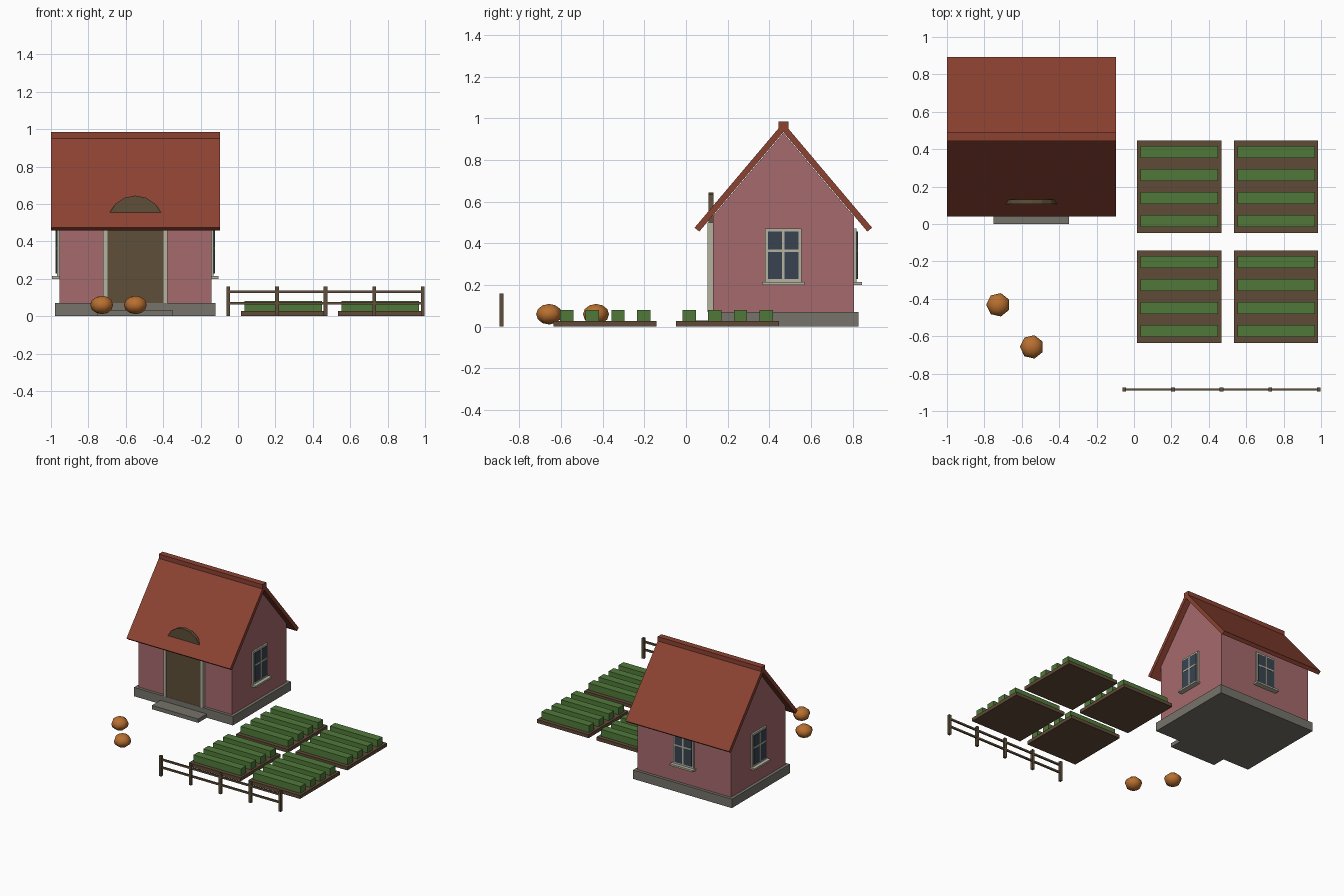
import bpy, bmesh, math
from mathutils import Matrix

if "Cube" in bpy.data.objects:
    bpy.data.objects.remove(bpy.data.objects["Cube"])


def material(name, rgb):
    """Flat material from 0-255 display values."""
    lin = [((c / 255 + 0.055) / 1.055) ** 2.4 for c in rgb] + [1]
    m = bpy.data.materials.new(name)
    m.use_nodes = True
    m.diffuse_color = lin
    node = m.node_tree.nodes["Principled BSDF"]
    node.inputs["Base Color"].default_value = lin
    node.inputs["Roughness"].default_value = 0.9
    return m


ROOF = material("roof_red", (140, 66, 50))
WALL = material("wall_pink", (166, 106, 108))
STONE = material("stone_grey", (118, 115, 107))
TRIM = material("trim_beige", (180, 178, 160))
WOOD = material("wood_brown", (94, 79, 56))
SOIL = material("soil_brown", (96, 75, 55))
LEAF = material("crop_green", (80, 121, 58))
GLASS = material("glass_slate", (56, 68, 80))
PUMPKIN = material("pumpkin_orange", (184, 111, 48))


def finish(bm, name, mat):
    bmesh.ops.recalc_face_normals(bm, faces=bm.faces)
    mesh = bpy.data.meshes.new(name)
    bm.to_mesh(mesh)
    bm.free()
    mesh.materials.append(mat)
    ob = bpy.data.objects.new(name, mesh)
    bpy.context.collection.objects.link(ob)
    return ob


def box(name, mat, x, y, z, matrix=None):
    """Box from three (low, high) ranges, optionally placed by a matrix."""
    bm = bmesh.new()
    bmesh.ops.create_cube(bm, size=1)
    for v in bm.verts:
        v.co = [r[0] + (c + 0.5) * (r[1] - r[0]) for c, r in zip(v.co, (x, y, z))]
    if matrix:
        bm.transform(matrix)
    return finish(bm, name, mat)


def prism(name, mat, points, offset):
    """Extrude a flat outline by an offset."""
    bm = bmesh.new()
    face = bm.faces.new([bm.verts.new(p) for p in points])
    ext = bmesh.ops.extrude_face_region(bm, geom=[face])
    verts = [g for g in ext["geom"] if isinstance(g, bmesh.types.BMVert)]
    bmesh.ops.translate(bm, verts=verts, vec=offset)
    return finish(bm, name, mat)


# House shell
HX, HY = -0.549, 0.467
WX, WY = 0.406, 0.338
SLOPE = math.tan(math.radians(49.8))
ROOF_X = (-1.0, -0.097)

box("foundation", STONE, (HX - 0.43, HX + 0.43), (HY - 0.361, HY + 0.361), (0, 0.07))
box("door_step", STONE, (-0.75, -0.347), (0, 0.11), (0, 0.03))
eave = 0.53
gable = [(-WY, 0.07), (WY, 0.07), (WY, eave), (0, eave + WY * SLOPE), (-WY, eave)]
prism("walls", WALL, [(HX - WX, HY + y, z) for y, z in gable], (2 * WX, 0, 0))

# Roof as one folded slab with a ridge cap
out, inn = 0.426, 0.403
half = [(out, 0.475), (inn, 0.457)]
chevron = [(-out, 0.475), (0, 0.475 + out * SLOPE), *half,
           (0, 0.457 + inn * SLOPE), (-inn, 0.457)]
prism("roof", ROOF, [(ROOF_X[0], HY + y, z) for y, z in chevron],
      (ROOF_X[1] - ROOF_X[0], 0, 0))
box("ridge_cap", ROOF, ROOF_X, (HY - 0.024, HY + 0.024), (0.945, 0.985))

# Arched door rising through the roof, with jambs
arch = [(0.15 * math.cos(math.pi * i / 8), 0.495 + 0.15 * math.sin(math.pi * i / 8))
        for i in range(9)]
outline = [(-0.15, 0.07), (0.15, 0.07)] + arch
prism("door", WOOD, [(HX + x, 0.108, z) for x, z in outline], (0, 0.024, 0))
for name, s in (("left", 1), ("right", -1)):
    box(f"door_jamb_{name}", TRIM, sorted((HX + s * 0.15, HX + s * 0.172)),
        (0.104, 0.135), (0.07, 0.5))


def window(name, place):
    """Window facing local -y, centred on local x."""
    def part(label, mat, w, depth, z):
        box(f"{name}_{label}", mat, (-w, w), (-depth, 0.005), z, place)
    part("frame", TRIM, 0.088, 0.013, (0.213, 0.472))
    part("glass", GLASS, 0.074, 0.018, (0.228, 0.457))
    part("upright", TRIM, 0.006, 0.02, (0.228, 0.457))
    part("crossbar", TRIM, 0.074, 0.02, (0.358, 0.37))
    part("sill", TRIM, 0.101, 0.04, (0.2, 0.214))


for name, x, y, turn in (("left_window", HX + WX, HY, 90),
                         ("right_window", HX - WX, HY, -90),
                         ("back_window", HX, HY + WY, 180)):
    window(name, Matrix.Translation((x, y, 0)) @ Matrix.Rotation(math.radians(turn), 4, "Z"))

# Garden beds, each with four crop rows
for bx in (0.242, 0.76):
    for by in (0.2, -0.388):
        box("garden_bed", SOIL, (bx - 0.225, bx + 0.225), (by - 0.247, by + 0.247), (0, 0.027))
        for i in range(4):
            cy = by + (i - 1.5) * 0.123
            box("crop_row", LEAF, (bx - 0.207, bx + 0.207), (cy - 0.032, cy + 0.032), (0.02, 0.081))

# Fence
FY = -0.885
for i in range(5):
    px = -0.052 + i * 0.26
    box("fence_post", WOOD, (px - 0.01, px + 0.01), (FY - 0.01, FY + 0.01), (0, 0.16))
for z in (0.069, 0.131):
    box("fence_rail", WOOD, (-0.052, 0.988), (FY - 0.006, FY + 0.006), (z - 0.007, z + 0.007))

# Pumpkins: squashed seven-sided spheres with a corner towards -x
for px, py in ((-0.726, -0.432), (-0.546, -0.657)):
    bm = bmesh.new()
    bmesh.ops.create_uvsphere(bm, u_segments=7, v_segments=6, radius=0.064)
    rim = max(bm.verts, key=lambda v: v.co.xy.length)
    bm.transform(Matrix.Rotation(math.pi - math.atan2(rim.co.y, rim.co.x), 4, "Z"))
    bmesh.ops.scale(bm, vec=(1, 1, 0.77), verts=bm.verts)
    for f in bm.faces:
        f.smooth = True
    finish(bm, "pumpkin", PUMPKIN).location = (px, py, 0.06)
